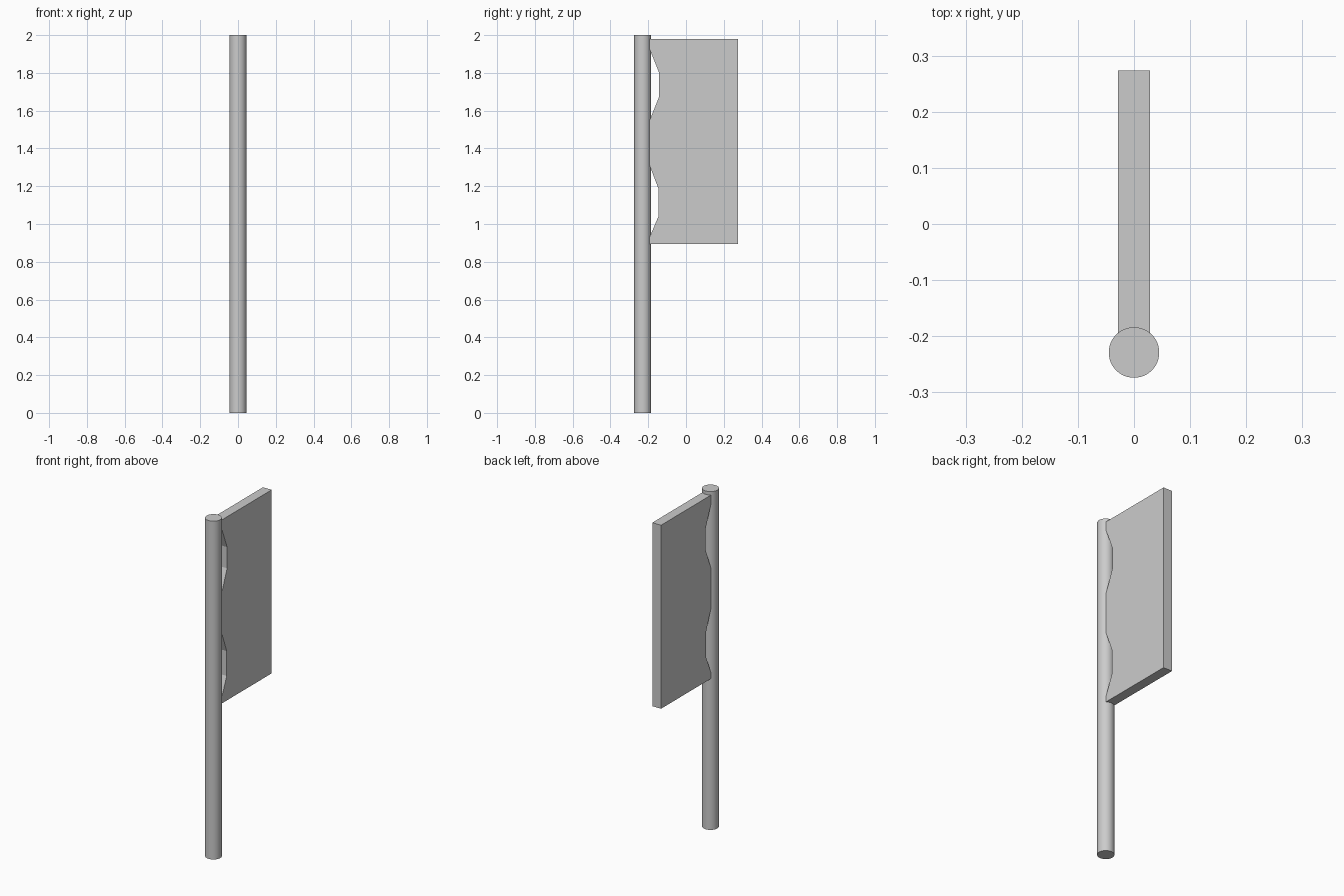
import bpy, bmesh

if "Cube" in bpy.data.objects:
    bpy.data.objects.remove(bpy.data.objects["Cube"])

# Pole: smooth upright cylinder
bpy.ops.mesh.primitive_cylinder_add(vertices=48, radius=0.045, depth=2.0,
                                    location=(0, -0.229, 1.0))
pole = bpy.context.object
pole.name = "pole"
bpy.ops.object.shade_smooth_by_angle()

# Flag: side profile (y, z) with two notches on the pole side
HALF = 0.0285
INNER, OUTER = -0.2, 0.274
profile = [(OUTER, 0.895), (OUTER, 1.98), (INNER, 1.98),
           (INNER, 1.945), (-0.142, 1.80), (-0.142, 1.675), (INNER, 1.53),
           (INNER, 1.33), (-0.146, 1.187), (-0.146, 1.04), (INNER, 0.913),
           (INNER, 0.895)]
bm = bmesh.new()
face = bm.faces.new([bm.verts.new((-HALF, y, z)) for y, z in profile])
ext = bmesh.ops.extrude_face_region(bm, geom=[face])
bmesh.ops.translate(bm, vec=(2 * HALF, 0, 0),
                    verts=[g for g in ext["geom"] if isinstance(g, bmesh.types.BMVert)])
bmesh.ops.recalc_face_normals(bm, faces=bm.faces)
mesh = bpy.data.meshes.new("flag")
bm.to_mesh(mesh)
bm.free()
bpy.context.collection.objects.link(bpy.data.objects.new("flag", mesh))
